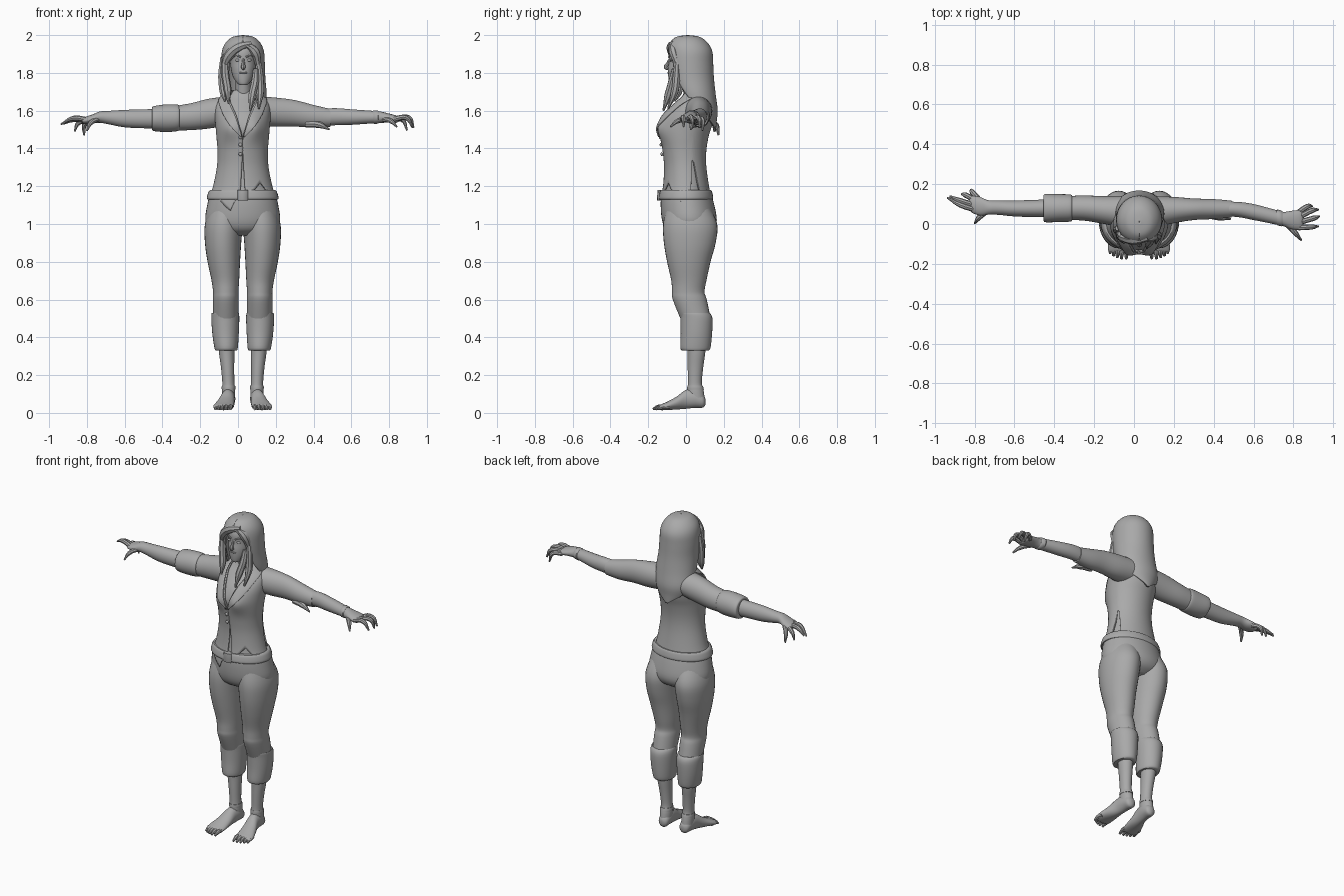
import bpy, bmesh, math
from mathutils import Vector

grey = bpy.data.materials.new("plain grey")
grey.diffuse_color = (0.4, 0.4, 0.4, 1)
CX = 0.025                      # centre line of the figure


def finish(ob, thick=0):
    bpy.context.collection.objects.link(ob)
    ob.data.materials.append(grey)
    if thick:
        m = ob.modifiers.new("thickness", 'SOLIDIFY')
        m.thickness, m.offset = thick, -1
    bpy.ops.object.select_all(action='DESELECT')
    ob.select_set(True)
    bpy.context.view_layer.objects.active = ob
    if ob.type == 'CURVE':
        bpy.ops.object.convert(target='MESH')
        ob = bpy.context.object
    bpy.ops.object.shade_smooth_by_angle(angle=math.radians(40))
    return ob


def at(rows, t):
    """smooth interpolation between section rows"""
    i = min(int(t), len(rows) - 2)
    f = t - i
    p = [rows[max(0, min(len(rows) - 1, i + k))] for k in (-1, 0, 1, 2)]
    return [b + .5 * f * (c - a + f * (2*a - 5*b + 4*c - d + f * (3*(b - c) + d - a)))
            for a, b, c, d in zip(*p)]


def lerp_table(tab, x):
    for (a, u), (b, v) in zip(tab, tab[1:]):
        if a <= x <= b:
            return u + (v - u) * (x - a) / (b - a)
    return tab[-1][1]


def loft(name, rows, axis='z', n=32, steps=4, hem=None, bust=False, thick=0):
    """rows: position, centre 1, centre 2, radius 1, radius 2 [, start angle, end angle]"""
    rows = [tuple(r) + (0, 360) if len(r) == 5 else r for r in rows]
    bm = bmesh.new()
    m = (len(rows) - 1) * steps
    grid = []
    for j in range(m + 1):
        ring = []
        for i in range(n + 1):
            s = j / m * (len(rows) - 1)
            if hem:
                z = lerp_table(hem, i / n * 360)
                k = max(q for q in range(len(rows) - 1) if rows[q][0] <= z)
                t0 = k + (z - rows[k][0]) / (rows[k+1][0] - rows[k][0])
                s = t0 + (len(rows) - 1 - t0) * j / m
            u, c1, c2, r1, r2, g0, g1 = at(rows, s)
            a = math.radians(g0 + (g1 - g0) * i / n)
            p, q = c1 + r1 * math.sin(a), c2 - r2 * math.cos(a)
            if bust and q < c2:
                side = abs(p - CX) - .065
                q -= .022 * math.exp(-(side / .045)**2 - ((u - 1.5) / .055)**2)
            ring.append(bm.verts.new({'z': (p, q, u), 'x': (u, p, q), 'y': (p, u, q)}[axis]))
        grid.append(ring)
    for a, b in zip(grid, grid[1:]):
        for i in range(n):
            bm.faces.new((a[i], a[i+1], b[i+1], b[i]))
    if not thick:
        bm.faces.new(grid[0][:n])
        bm.faces.new(grid[-1][:n])
    bmesh.ops.remove_doubles(bm, verts=bm.verts, dist=1e-5)
    bmesh.ops.recalc_face_normals(bm, faces=bm.faces)
    if thick:                   # open sheets must face outward
        bm.normal_update()
        mid = sum((v.co for v in bm.verts), Vector()) / len(bm.verts)
        mid.y, mid.x = .05, CX
        if sum(f.normal.dot(f.calc_center_median() - mid) for f in bm.faces) < 0:
            bmesh.ops.reverse_faces(bm, faces=bm.faces)
    me = bpy.data.meshes.new(name)
    bm.to_mesh(me)
    return finish(bpy.data.objects.new(name, me), thick)


def strands(name, paths, radius, taper=(1, .95, .35), flat=None):
    cu = bpy.data.curves.new(name, 'CURVE')
    cu.dimensions, cu.bevel_depth, cu.bevel_resolution = '3D', radius, 2
    cu.resolution_u, cu.use_fill_caps = 5, True
    for path in paths:
        sp = cu.splines.new('BEZIER')
        sp.bezier_points.add(len(path) - 1)
        for i, (b, co) in enumerate(zip(sp.bezier_points, path)):
            b.co = co
            b.handle_left_type = b.handle_right_type = 'AUTO'
            b.radius = lerp_table([(k / (len(taper) - 1), v) for k, v in enumerate(taper)], i / (len(path) - 1))
    return finish(bpy.data.objects.new(name, cu))


def ball(name, loc, size):
    bm = bmesh.new()
    bmesh.ops.create_uvsphere(bm, u_segments=16, v_segments=10, radius=1)
    for v in bm.verts:
        v.co = Vector(loc) + Vector(a * b for a, b in zip(v.co, size))
    me = bpy.data.meshes.new(name)
    bm.to_mesh(me)
    return finish(bpy.data.objects.new(name, me))


# torso skin and the open shirt above it
torso = [(1.06, CX, .01, .188, .145), (1.12, CX, 0, .182, .137), (1.2, CX, 0, .157, .122), (1.3, CX, -.004, .137, .112),
         (1.38, CX, -.008, .133, .115), (1.46, CX, -.008, .139, .127), (1.52, CX, 0, .144, .137),
         (1.58, CX, .015, .148, .132), (1.635, CX, .038, .143, .108), (1.675, CX, .048, .112, .082),
         (1.71, CX, .045, .068, .062)]
loft("torso", [(z, x, y, a - .012, b - .012) for z, x, y, a, b in torso[1:]], bust=True)
gaps = [6, 5, 4, 2, 0, .5, 7, 14, 25, 38, 52]
hem = [(0, 1.14), (14, 1.17), (35, 1.22), (55, 1.16), (75, 1.12), (98, 1.14), (112, 1.38), (124, 1.15), (150, 1.17),
       (200, 1.1), (250, 1.09), (290, 1.16), (320, 1.13), (345, 1.075), (352, 1.13), (360, 1.15)]
loft("shirt", [r + (g, 360 - g) for r, g in zip(torso, gaps)], n=72, hem=hem, bust=True, thick=.008)

# collar lapels
for side, s in (("left", 1), ("right", -1)):
    w = [(1, 4), (8, 26), (16, 42), (27, 56), (40, 85), (54, 120)]
    loft("lapel_" + side, [(z, x, y, a + .008, b + .01, s * g, s * h) for (z, x, y, a, b), (g, h) in zip(torso[5:], w)],
         n=8, bust=True, thick=.008)
for z in (1.37, 1.42, 1.46):
    ball("button", (CX - .012, -.128 - .09 * (z - 1.37), z), (.01, .007, .01))

# belt and buckle
loft("belt", [(1.13, CX, 0, .186, .14), (1.14, CX, 0, .19, .144), (1.17, CX, 0, .181, .138), (1.18, CX, 0, .172, .132)], n=40)
loft("buckle", [(1.125, CX, -.142, .026, .01), (1.13, CX, -.142, .028, .012), (1.18, CX, -.138, .028, .012)], n=8, steps=1)

# trousers: seat, then legs, cuffs, calves and feet for both sides
loft("trouser_seat", [(1.17, CX, 0, .172, .13), (1.1, CX, .008, .188, .142), (1.02, CX, .018, .198, .145),
                      (.97, CX, .02, .17, .125), (.94, CX, .02, .1, .08)], n=40)
for side, s in (("left", 1), ("right", -1)):
    def leg(name, rows, **kw):
        loft(name + "_" + side, [(z, CX + s * d, y, a, b) for z, d, y, a, b in rows], **kw)
    leg("trouser_leg", [(1.1, .085, .01, .085, .11), (1.0, .1, .022, .1, .143), (.9, .104, .02, .096, .137),
                        (.8, .1, .015, .086, .115), (.7, .092, .015, .073, .093), (.64, .09, .012, .067, .086),
                        (.6, .09, .02, .068, .09), (.5, .09, .05, .066, .08)])
    leg("trouser_cuff", [(.515, .09, .045, .062, .07), (.53, .092, .045, .071, .078), (.5, .092, .055, .074, .085),
                         (.42, .091, .055, .07, .083), (.345, .088, .05, .062, .08), (.33, .088, .05, .056, .07)])
    leg("calf", [(.4, .087, .055, .044, .052), (.32, .085, .055, .041, .047), (.24, .08, .05, .035, .041),
                 (.16, .076, .047, .032, .037), (.12, .075, .05, .035, .043), (.07, .075, .055, .034, .045)], n=24)
    leg("ankle_band", [(.125, .075, .05, .036, .044), (.135, .075, .049, .037, .043), (.145, .075, .048, .035, .04)], n=24, steps=1)
    loft("foot_" + side, [(y, CX + s * d, z, a, h) for y, d, z, a, h in (
        (.103, .072, .06, .012, .015), (.09, .073, .062, .03, .034), (.05, .075, .075, .036, .048), (0, .08, .072, .037, .05),
        (-.05, .09, .052, .046, .034), (-.1, .1, .037, .054, .022), (-.13, .103, .03, .052, .016), (-.14, .104, .028, .045, .01))],
        axis='y', n=24)
    strands("toes_" + side, [[(CX + s * d, -.115 + k, .032), (CX + s * (d * 1.03), -.145 + k, .032),
                              (CX + s * (d * 1.05), -.175 + k, .02)]
                             for d, k in ((.061, 0), (.084, 0), (.104, .006), (.122, .015), (.138, .027))], .012, (1, 1, .55))

# right arm: rolled sleeve
loft("sleeve_right", [(-.05, .06, 1.6, .08, .075), (-.15, .07, 1.585, .07, .079), (-.25, .08, 1.568, .063, .071),
                      (-.34, .08, 1.56, .06, .064)], 'x')
loft("rolled_cuff_right", [(-.31, .08, 1.562, .06, .06), (-.32, .08, 1.562, .068, .07), (-.38, .08, 1.56, .07, .073),
                           (-.445, .08, 1.558, .071, .066), (-.455, .08, 1.558, .058, .056)], 'x')
loft("forearm_right", [(-.4, .08, 1.557, .045, .052), (-.5, .078, 1.557, .043, .05), (-.6, .078, 1.558, .04, .046),
                       (-.68, .082, 1.563, .036, .036), (-.73, .083, 1.566, .036, .03), (-.77, .088, 1.556, .046, .024),
                       (-.81, .098, 1.548, .043, .019), (-.825, .102, 1.546, .034, .011)], 'x')
strands("fingers_right", [
    [(-.79, .07, 1.55), (-.87, .095, 1.56), (-.937, .132, 1.528)],
    [(-.8, .095, 1.55), (-.875, .118, 1.552), (-.925, .14, 1.53)],
    [(-.8, .12, 1.545), (-.845, .145, 1.535), (-.865, .15, 1.49)],
    [(-.78, .125, 1.545), (-.812, .16, 1.525), (-.815, .172, 1.47)],
    [(-.745, .06, 1.555), (-.78, .03, 1.535), (-.8, .003, 1.495)]], .014)

# left arm: torn sleeve
torn = [(.49, .075, 1.562, .042, .047), (.4, .075, 1.57, .05, .06), (.3, .074, 1.586, .054, .07),
        (.2, .07, 1.592, .066, .077), (.09, .06, 1.6, .08, .078)]
loft("sleeve_left", torn, 'x')
strands("torn_scrap", [[(.36, .05, 1.53), (.43, .035, 1.525), (.485, .025, 1.5)]], .02, (1, .9, .2))
loft("forearm_left", [(.44, .075, 1.565, .036, .045), (.52, .073, 1.568, .038, .045), (.6, .06, 1.566, .04, .041),
                      (.7, .037, 1.566, .037, .034), (.75, .025, 1.565, .036, .031), (.79, .02, 1.562, .046, .025),
                      (.835, .02, 1.555, .05, .02), (.85, .02, 1.553, .04, .011)], 'x')
loft("wrist_band", [(.715, .034, 1.566, .036, .033), (.72, .033, 1.566, .04, .036), (.74, .028, 1.566, .04, .035),
                    (.745, .027, 1.566, .036, .032)], 'x', n=24, steps=1)
strands("fingers_left", [
    [(.825, -.018, 1.555), (.89, -.015, 1.562), (.925, -.012, 1.515)],
    [(.835, .01, 1.555), (.905, .03, 1.562), (.93, .038, 1.51)],
    [(.835, .038, 1.555), (.895, .068, 1.56), (.925, .072, 1.51)],
    [(.825, .058, 1.55), (.87, .088, 1.552), (.895, .088, 1.495)],
    [(.77, -.002, 1.555), (.81, -.045, 1.545), (.84, -.082, 1.515)]], .014)

# neck, head and face
loft("neck", [(1.63, CX + .003, .045, .055, .05), (1.69, CX + .003, .03, .041, .043), (1.79, CX + .003, .015, .042, .045)], n=24)
FX = .028
loft("head", [(1.735, FX, -.068, .016, .014), (1.745, FX, -.055, .032, .034), (1.78, FX, -.025, .055, .069),
              (1.82, FX, -.01, .065, .085), (1.86, FX, 0, .07, .09), (1.91, FX, .005, .073, .095), (1.95, FX, .01, .066, .084)])
strands("nose", [[(FX, -.086, 1.875), (FX, -.097, 1.85), (FX, -.105, 1.83), (FX, -.088, 1.822)]], .014, (.4, .6, .9, .5))
ball("upper_lip", (FX, -.089, 1.801), (.023, .009, .006))
ball("lower_lip", (FX, -.085, 1.791), (.019, .01, .006))
for s in (-1, 1):
    ball("eye", (FX + s * .03, -.08, 1.867), (.015, .006, .007))
    strands("brow", [[(FX + s * .014, -.09, 1.884), (FX + s * .034, -.084, 1.891), (FX + s * .055, -.064, 1.884)]], .005)

# long hair: cap open at the face, ending in a point on the back
hair = [(1.49, CX, .08, .06, .078, 172, 188), (1.54, CX, .08, .1, .082, 130, 230), (1.6, CX, .078, .118, .09, 92, 268),
        (1.68, .03, .052, .122, .106, 64, 296), (1.77, FX, .03, .117, .118, 48, 312), (1.85, .026, .022, .116, .122, 42, 318),
        (1.91, .026, .02, .112, .12, 30, 330), (1.95, .026, .015, .098, .107, 5, 355), (1.98, .027, .012, .072, .08, 0, 360),
        (1.994, .027, .01, .044, .05, 0, 360), (2.0, .027, .01, .002, .002, 0, 360)]
loft("hair", hair, n=48, thick=.012)
strands("fringe", [[(.07, -.07, 1.955), (0, -.078, 1.935), (-.05, -.065, 1.89), (-.075, -.05, 1.83)],
                   [(.05, -.075, 1.95), (.09, -.065, 1.91), (.108, -.045, 1.84)]], .026, (.6, 1, 1, .6))
strands("front_locks", [
    [(-.068, -.05, 1.9), (-.068, -.06, 1.8), (-.055, -.075, 1.71), (-.05, -.095, 1.64)],
    [(-.08, -.02, 1.88), (-.085, -.03, 1.78), (-.078, -.04, 1.7), (-.07, -.06, 1.65)],
    [(.105, -.045, 1.88), (.115, -.05, 1.78), (.118, -.06, 1.7), (.11, -.095, 1.61)],
    [(.095, -.06, 1.82), (.09, -.075, 1.75), (.075, -.095, 1.68), (.065, -.12, 1.6)]], .021, (.7, 1, 1, .25))
